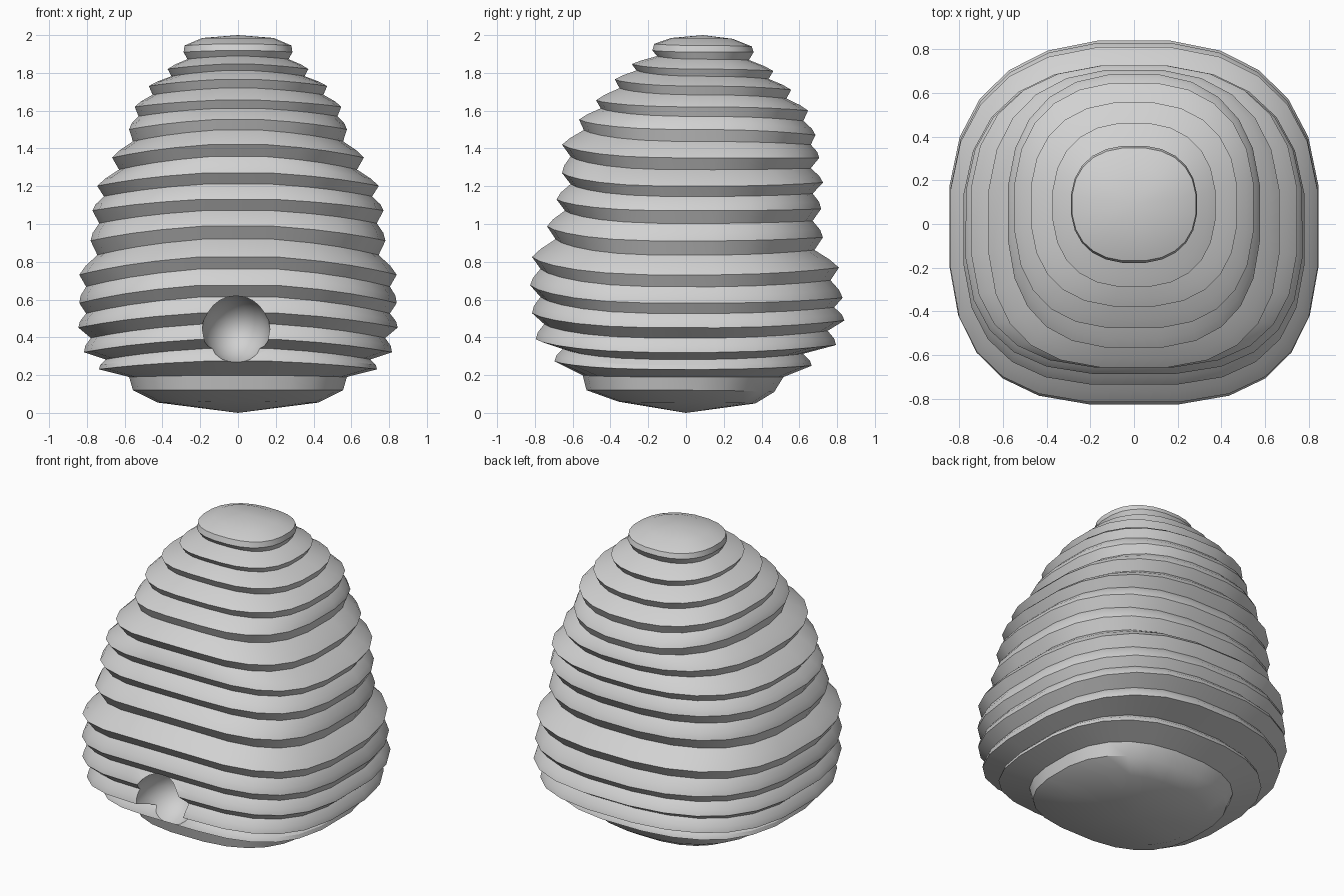
import bpy, bmesh, math

if "Cube" in bpy.data.objects:
    bpy.data.objects.remove(bpy.data.objects["Cube"])

SEGMENTS = 24

# Straw coils from top to bottom:
# height at front, side, back; reach to front (y), side (x), back (y)
coils = [
    (1.92, 1.91, 1.91, -.18, .29, .36),
    (1.85, 1.82, 1.81, -.29, .375, .465),
    (1.77, 1.73, 1.71, -.38, .475, .56),
    (1.66, 1.62, 1.60, -.48, .55, .65),
    (1.56, 1.50, 1.47, -.57, .58, .69),
    (1.43, 1.35, 1.35, -.66, .67, .71),
    (1.28, 1.20, 1.22, -.66, .75, .73),
    (1.14, 1.07, 1.08, -.69, .775, .72),
    (1.00, 0.91, 0.93, -.74, .785, .73),
    (0.84, 0.73, 0.77, -.82, .845, .815),
    (0.69, 0.58, 0.61, -.83, .845, .835),
    (0.54, 0.45, 0.49, -.82, .85, .845),
    (0.40, 0.32, 0.36, -.80, .82, .80),
    (0.28, 0.23, 0.25, -.70, .74, .67),
]
crown = [(1.985, 1.985, 1.98, -.08, .19, .25), (1.955, 1.945, 1.94, -.17, .285, .35)]
base = [(0.20, 0.19, 0.19, -.55, .58, .52),
        (0.12, 0.12, 0.11, -.53, .56, .47),
        (0.06, 0.055, 0.05, -.36, .43, .37)]


def groove(up, low, depth):
    """Recessed row between two neighbouring coils."""
    z = [low[i] + (up[i] - low[i]) * 0.58 for i in range(3)]
    return (*z, max(up[3], low[3]) + depth, min(up[4], low[4]) - depth * 0.8,
            min(up[5], low[5]) - depth)


def bulge(valley, coil, amount):
    """Row that rounds the upper side of a coil."""
    m = [c + (v - c) * 0.45 for v, c in zip(valley, coil)]
    return (*m[:3], m[3] - amount, m[4] + amount, m[5] + amount)


def ring(bm, row):
    zf, zs, zb, yf, rx, yb = row
    yc, ry = (yf + yb) / 2, (yb - yf) / 2
    squareness = min(1, max(0, (rx - 0.3) / 0.45))
    verts = []
    for k in range(SEGMENTS):
        a = 2 * math.pi * (k + 0.5) / SEGMENTS
        c, s = math.cos(a), math.sin(a)
        # lower coils are squarer, mostly at the front
        n = 2.35 + squareness * (0.55 if s < 0 else 0.15)
        ux = math.copysign(abs(c) ** (2 / n), c)
        uy = math.copysign(abs(s) ** (2 / n), s)
        # coils sweep up towards the front and the back
        z = zs + ((zb - zs) * s * s if s > 0 else
                  (zf - zs) * (0.5 * s * s + 0.5 * (1 - abs(ux))))
        verts.append(bm.verts.new((rx * ux, yc + ry * uy, z)))
    return verts


# Hive body: stacked coils and grooves
rows = list(crown)
for i, c in enumerate(coils):
    rows.append(c)
    if i + 1 < len(coils):
        valley = groove(c, coils[i + 1], 0.025 if i < 5 else 0.045)
        rows += [valley, bulge(valley, coils[i + 1], 0.01)]
rows += base

bm = bmesh.new()
loops = [ring(bm, r) for r in rows]
top = bm.verts.new((0, 0.09, 2.0))
bottom = bm.verts.new((0, 0, 0))
for k in range(SEGMENTS):
    n = (k + 1) % SEGMENTS
    bm.faces.new((top, loops[0][k], loops[0][n]))
    bm.faces.new((bottom, loops[-1][n], loops[-1][k]))
    for a, b in zip(loops, loops[1:]):
        bm.faces.new((a[k], b[k], b[n], a[n]))
bmesh.ops.recalc_face_normals(bm, faces=bm.faces)
mesh = bpy.data.meshes.new("hive_body")
bm.to_mesh(mesh)
bm.free()
hive = bpy.data.objects.new("hive_body", mesh)
bpy.context.collection.objects.link(hive)

grey = bpy.data.materials.new("light_grey")
grey.diffuse_color = (0.64, 0.64, 0.64, 1)
grey.use_nodes = True
grey.node_tree.nodes["Principled BSDF"].inputs["Base Color"].default_value = grey.diffuse_color
mesh.materials.append(grey)

# Entrance: rounded hollow scooped out of the front
bpy.ops.mesh.primitive_uv_sphere_add(segments=20, ring_count=12, location=(-0.01, -0.76, 0.44))
cutter = bpy.context.object
cutter.name = "entrance_cutter"
cutter.scale = (0.18, 0.25, 0.18)
cutter.hide_render = True
cutter.data.materials.append(grey)
bpy.context.view_layer.update()

cut = hive.modifiers.new("entrance", 'BOOLEAN')
cut.operation = 'DIFFERENCE'
cut.solver = 'EXACT'
cut.object = cutter
bpy.ops.object.select_all(action='DESELECT')
hive.select_set(True)
bpy.context.view_layer.objects.active = hive
bpy.ops.object.modifier_apply(modifier=cut.name)
bpy.data.objects.remove(cutter)
bpy.ops.object.shade_smooth_by_angle(angle=math.radians(30))
